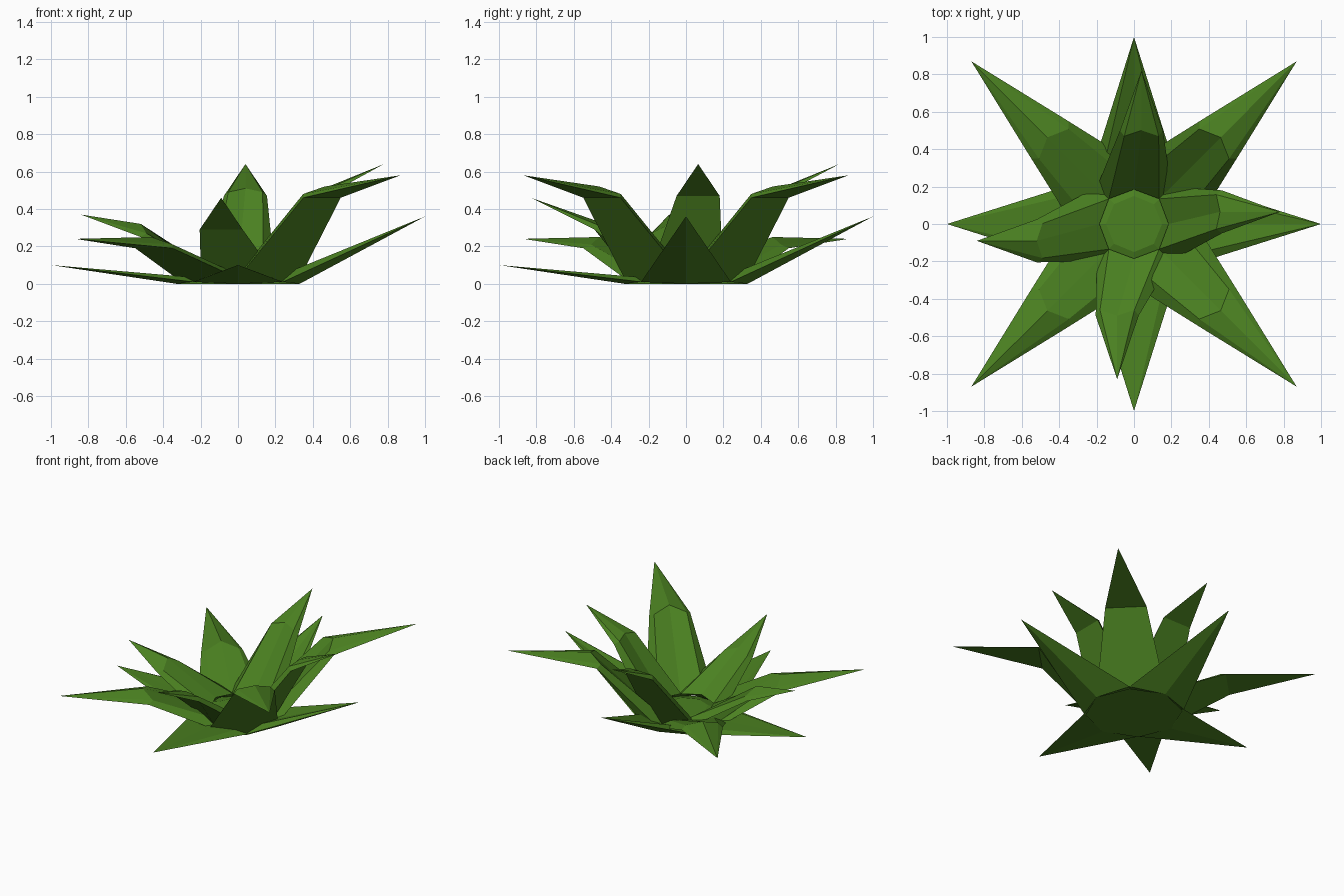
import bpy, bmesh
from math import radians, cos, sin

if "Cube" in bpy.data.objects:
    bpy.data.objects.remove(bpy.data.objects["Cube"])

green = bpy.data.materials.new("leaf_green")
green.diffuse_color = (0.07, 0.22, 0.015, 1)
green.use_nodes = True
green.node_tree.nodes["Principled BSDF"].inputs["Base Color"].default_value = green.diffuse_color


def finish(name, bm):
    bmesh.ops.recalc_face_normals(bm, faces=bm.faces)
    me = bpy.data.meshes.new(name)
    bm.to_mesh(me)
    bm.free()
    me.materials.append(green)
    bpy.context.collection.objects.link(bpy.data.objects.new(name, me))


def placer(bm, angle):
    """Adds points given as (outward, sideways, up) for a leaf facing angle."""
    c, s = cos(radians(angle)), sin(radians(angle))
    return lambda u, v, z: bm.verts.new((u * c - v * s, u * s + v * c, z))


def flat_leaf(name, angle, tip_z):
    """Outer leaf: keeled underside running straight to the tip."""
    bm = bmesh.new()
    p = placer(bm, angle)
    tip = p(1, 0, tip_z)
    base = [p(.24, .24, .01), p(.33, 0, 0), p(.24, -.24, .01),
            p(.19, -.19, .03), p(.27, 0, .035), p(.19, .19, .03)]
    for a, b in zip(base, base[1:] + base[:1]):
        bm.faces.new((a, b, tip))
    bm.faces.new(base[::-1])
    finish(name, bm)


def bent_leaf(name, angle, tip, shoulder, crest, base_r, base_z, shift=0):
    """Upright leaf: steep lower part, bent outward at the shoulder."""
    bm = bmesh.new()
    p = placer(bm, angle)
    (tu, tz), (su, sw, sz), (cu, cz) = tip, shoulder, crest
    d, r = base_r * .707, base_r * .6
    t = p(tu, shift, tz)
    keel = p(base_r, 0, base_z - .02)
    base = [p(d, d, base_z), p(d, -d, base_z), p(r * .8, -r * .8, base_z + .02),
            p(r * 1.1, 0, base_z + .03), p(r * .8, r * .8, base_z + .02)]
    iw = sw * .8
    iu, iz = su - .03, sz + .02
    mid = [p(su, shift + sw, sz), p(su, shift - sw, sz), p(iu, shift - iw, iz),
           p(cu, shift, cz), p(iu, shift + iw, iz)]
    bm.faces.new((base[0], keel, base[1], mid[1], mid[0]))
    for i in range(5):
        j = (i + 1) % 5
        if i:
            bm.faces.new((base[i], base[j], mid[j], mid[i]))
        bm.faces.new((mid[i], mid[j], t))
    bm.faces.new((keel, *base[::-1]))
    finish(name, bm)


# Octagonal heart of the plant
bm = bmesh.new()
bmesh.ops.create_cone(bm, cap_ends=True, segments=8, radius1=.33, radius2=.15, depth=.06)
bmesh.ops.translate(bm, verts=bm.verts, vec=(0, 0, .03))
finish("plant_base", bm)

# Low outer leaves
for i, z in enumerate((.36, .36, .10, .10)):
    flat_leaf(f"outer_leaf_{i}", i * 90, z)

# Diagonal leaves, higher on the right side
for i, (tz, sz, cz) in enumerate(((.58, .46, .52), (.24, .19, .25),
                                  (.24, .19, .25), (.58, .46, .52))):
    bent_leaf(f"diagonal_leaf_{i}", 45 + i * 90, (1.23, tz), (.636, .141, sz),
              (.655, cz), .33, .03)

# Inner leaves, leaning slightly sideways
inner = [((.78, .64), (.47, .115, .47), (.46, .51), .065),
         ((.82, .64), (.50, .115, .47), (.50, .51), -.04),
         ((.84, .37), (.52, .115, .25), (.52, .32), .09),
         ((.83, .46), (.49, .115, .29), (.49, .34), -.09)]
for i, (tip, shoulder, crest, shift) in enumerate(inner):
    bent_leaf(f"inner_leaf_{i}", i * 90, tip, shoulder, crest, .28, .05, shift)
